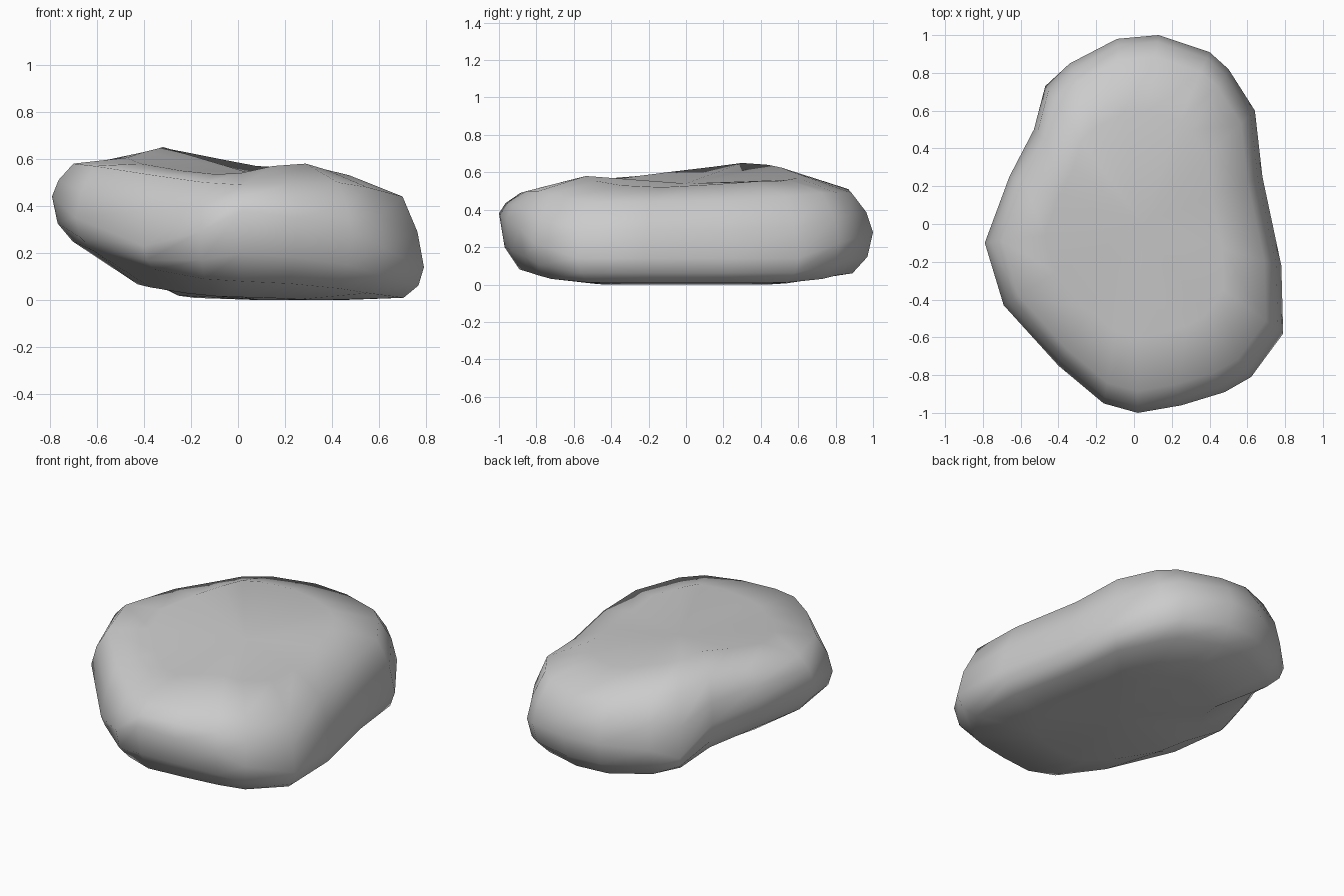
import bpy, bmesh

# Outline seen from above: x, y, lower edge z, widest z, upper edge z, inner top z
OUTLINE = [
    (0.13, 1.00, .06, .28, .49, .57), (-0.09, .98, .06, .28, .51, .595),
    (-0.34, .85, .07, .26, .54, .625), (-0.47, .73, .10, .20, .55, .64),
    (-0.53, .50, .16, .34, .58, .65), (-0.66, .25, .21, .41, .59, .63),
    (-0.79, -.10, .25, .44, .58, .605), (-0.69, -.43, .21, .35, .57, .58),
    (-0.40, -.75, .13, .23, .53, .55), (-0.16, -.95, .09, .29, .50, .535),
    (0.02, -1.0, .08, .38, .49, .54), (0.25, -.96, .07, .35, .50, .57),
    (0.48, -.89, .05, .30, .50, .58), (0.62, -.81, .03, .22, .48, .555),
    (0.79, -.58, .01, .14, .44, .53), (0.78, -.22, .01, .14, .44, .52),
    (0.68, .25, .01, .14, .45, .535), (0.64, .60, .01, .14, .47, .55),
    (0.50, .82, .03, .22, .49, .55), (0.40, .91, .05, .25, .49, .56),
]

# Each ring: inset scale and height rule
RINGS = [
    (.54, lambda b, m, t, i: max(0, .32 * (b - .04))),
    (.89, lambda b, m, t, i: b),
    (.97, lambda b, m, t, i: .6 * b + .4 * m),
    (1.0, lambda b, m, t, i: m),
    (.965, lambda b, m, t, i: .5 * m + .5 * t),
    (.885, lambda b, m, t, i: t),
    (.60, lambda b, m, t, i: i),
]

# Rounded stone: stacked rings closed by a flat base and a slightly dished top
bm = bmesh.new()
rings = [[bm.verts.new((x * s, y * s, rule(*z))) for x, y, *z in OUTLINE]
         for s, rule in RINGS]
base = bm.verts.new((0.1, 0, 0))
dish = bm.verts.new((0.05, 0, .54))
n = len(OUTLINE)
for k in range(n):
    j = (k + 1) % n
    for lo, hi in zip(rings, rings[1:]):
        bm.faces.new((lo[k], lo[j], hi[j], hi[k]))
    bm.faces.new((base, rings[0][j], rings[0][k]))
    bm.faces.new((dish, rings[-1][k], rings[-1][j]))
bmesh.ops.recalc_face_normals(bm, faces=bm.faces)
for f in bm.faces:
    f.smooth = True

mesh = bpy.data.meshes.new("stone")
bm.to_mesh(mesh)
bm.free()
bpy.context.collection.objects.link(bpy.data.objects.new("stone", mesh))
